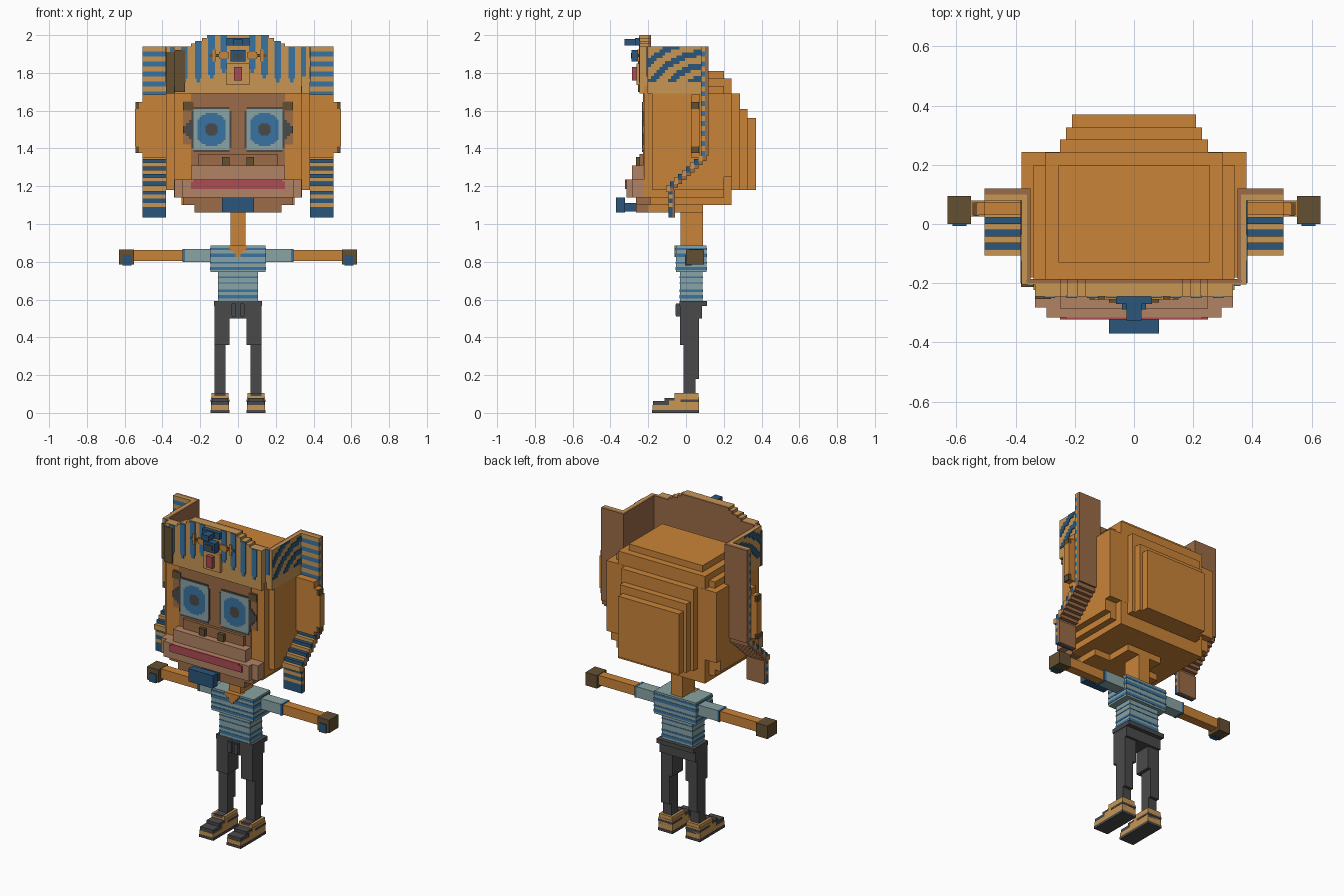
import bpy, bmesh, math

# ---- materials (sRGB bytes converted to linear) ----
def lin(c):
    c /= 255
    return c / 12.92 if c <= 0.04045 else ((c + 0.055) / 1.055) ** 2.4

MATS = {}
for name, rgb in {"orange": (202, 132, 56), "tan": (200, 150, 84), "brown": (156, 108, 72),
                  "muzzle_tan": (178, 132, 100), "dark_blue": (42, 86, 122), "blue": (58, 116, 162),
                  "pale_teal": (138, 163, 164), "dark_gray": (74, 74, 75),
                  "dark_brown": (100, 80, 50), "red": (172, 76, 82)}.items():
    m = bpy.data.materials.new(name)
    m.diffuse_color = (*[lin(v) for v in rgb], 1)
    MATS[name] = m

# ---- one object from axis-aligned boxes: (material, x0, x1, y0, y1, z0, z1) ----
def part(name, boxes, mirror=False):
    me = bpy.data.meshes.new(name)
    bm = bmesh.new()
    slots = []
    for mat, x0, x1, y0, y1, z0, z1 in boxes:
        if mat not in slots:
            slots.append(mat)
            me.materials.append(MATS[mat])
        for a, b in ([(x0, x1), (-x1, -x0)] if mirror else [(x0, x1)]):
            new = bmesh.ops.create_cube(bm, size=1)["verts"]
            for v in new:
                v.co = (b if v.co.x > 0 else a, y1 if v.co.y > 0 else y0, z1 if v.co.z > 0 else z0)
            for f in {f for v in new for f in v.link_faces}:
                f.material_index = slots.index(mat)
    bm.to_mesh(me)
    bm.free()
    ob = bpy.data.objects.new(name, me)
    bpy.context.collection.objects.link(ob)
    return ob

# pixel plates on a front (x,z) or side (y,z) surface, coloured by a rule
def pixels(u0, u1, z0, z1, n, k, place, rule):
    out = []
    du, dz = (u1 - u0) / n, (z1 - z0) / k
    for i in range(n):
        for j in range(k):
            u, z = u0 + i * du, z0 + j * dz
            mat = rule(u + du / 2, z + dz / 2)
            if mat:
                out.append((mat, *place(u, u + du), z, z + dz))
    return out

# ---- head: stepped blocks ----
part("head", [
    ("orange", -.38, .38, -.18, .20, 1.18, 1.69),
    ("orange", -.38, .38, .19, .243, 1.25, 1.69),
    ("orange", -.34, .34, -.222, .20, 1.14, 1.73),
    ("orange", -.30, .30, -.19, .242, 1.10, 1.77),
    ("orange", -.255, .255, -.13, .20, 1.7, 1.81),
    ("orange", -.25, .25, .2, .285, 1.18, 1.69),
    ("orange", -.23, .23, .2, .325, 1.18, 1.61),
    ("orange", -.21, .21, .2, .37, 1.18, 1.56),
    ("orange", -.23, .23, -.2, -.07, 1.06, 1.12),
    ("orange", -.12, .12, -.07, .09, 1.06, 1.12),
])
part("face", [
    ("brown", -.25, .25, -.228, -.2, 1.25, 1.69),
    ("brown", -.29, .29, -.228, -.2, 1.42, 1.65),
    ("brown", -.21, .21, -.245, -.2, 1.27, 1.37),
    ("brown", -.29, .29, -.265, -.17, 1.10, 1.16),
    ("brown", -.23, .23, -.265, -.17, 1.06, 1.12),
])
part("muzzle", [
    ("muzzle_tan", -.335, .335, -.282, -.2, 1.14, 1.235),
    ("muzzle_tan", -.295, .295, -.315, -.25, 1.14, 1.235),
    ("muzzle_tan", -.25, .25, -.285, -.2, 1.2, 1.31),
])
part("mouth", [
    ("red", -.25, .25, -.322, -.31, 1.185, 1.225),
    ("red", -.23, .23, -.323, -.31, 1.195, 1.235),
])
part("nostrils", [("dark_brown", .045, .085, -.265, -.23, 1.31, 1.355)], True)
part("chin_beard", [
    ("dark_blue", -.085, .085, -.37, -.322, 1.06, 1.14),
    ("dark_blue", -.06, .06, -.325, -.26, 1.065, 1.11),
])

# ---- eyes: pixel plates ----
def eye_rule(x, z):
    dx, dz = abs(x - .14), abs(z - 1.5)
    r = math.hypot(dx, dz)
    if r < .036:
        return "dark_gray"
    if r < .066:
        return "blue"
    if r < .087:
        return "blue" if dx < .07 else "pale_teal"
    if dx > .092 and dz > .102:
        return None
    return "dark_gray" if dx > .094 or dz > .105 else "pale_teal"

eyes = pixels(.035, .245, 1.38, 1.62, 20, 22, lambda a, b: (a, b, -.233, -.225), eye_rule)
for i in range(3):
    eyes.append(("dark_gray", .245 + i * .015, .26 + i * .015, -.233, -.225,
                 1.45 + i * .015, 1.55 - i * .015))
eyes.append(("dark_brown", .235, .29, -.232, -.225, 1.6, 1.645))
part("eyes", eyes, True)

# ---- ears ----
part("ears", [
    ("orange", .37, .505, .03, .075, 1.35, 1.685),
    ("orange", .5, .53, .03, .075, 1.375, 1.645),
    ("orange", .53, .545, .03, .075, 1.41, 1.61),
    ("dark_brown", .525, .542, .027, .07, 1.375, 1.41),
    ("dark_brown", .525, .542, .027, .07, 1.61, 1.645),
], True)

# ---- headdress ----
crown = [("brown", -.36, .36, -.2, -.185, 1.69, 1.94), ("tan", -.335, .335, -.245, -.2, 1.69, 1.94),
         ("tan", -.38, .38, -.205, -.195, 1.69, 1.94)]
for hw, top in ((.25, 1.955), (.225, 1.968), (.19, 1.985), (.165, 2.0)):
    crown += [("tan", -hw, hw, -.245, -.2, 1.9, top), ("brown", -hw, hw, -.2, -.185, 1.9, top)]
part("headdress_front", crown)

stripes = []
for c, low, top in ((.075, 1.82, 1.998), (.14, 1.79, 1.998), (.21, 1.77, 1.965), (.285, 1.77, 1.938)):
    stripes.append(("blue", c - .018, c + .018, -.25, -.24, low, top))
    stripes.append(("blue", c - .009, c + .009, -.25, -.24, low - .02, low))
stripes.append(("blue", .34, .36, -.21, -.2, 1.78, 1.938))
part("headdress_front_stripes", stripes, True)
part("headdress_dark_patch", [("dark_brown", -.382, -.337, -.212, -.195, 1.69, 1.91),
                              ("dark_brown", -.335, -.28, -.253, -.24, 1.70, 1.92)])

def arc_rule(y, z):
    r = math.hypot((y - .13) * .75, z - 1.66)
    return "dark_blue" if z > 1.755 and (r % .066) > .035 else None

part("headdress_sides", [("tan", .362, .38, -.2, .1, 1.69, 1.94),
                         ("brown", .35, .362, -.19, .1, 1.69, 1.94)]
     + pixels(-.2, .1, 1.69, 1.94, 20, 16, lambda a, b: (.378, .384, a, b), arc_rule), True)

# wings behind the ears, then stepped lappets coming forward
wings = [("brown", .35, .505, .1, .12, 1.36, 1.94)]
for i in range(22):
    z0 = 1.36 + i * .58 / 22
    wings.append(("blue" if i % 2 == 0 else "tan", .38, .505, .08, .1, z0, z0 + .58 / 22))
part("headdress_wings", wings, True)

lappets = []
for i in range(9):
    y, z = .085 - i * .0215, 1.345 - i * .02
    lappets += [("dark_blue" if i % 2 else "tan", .38, .505, y - .02, y + .002, z - .012, z + .02),
                ("brown", .38, .505, y + .002, y + .024, z - .012, z + .02)]
for i, (z0, z1) in enumerate(((1.035, 1.09), (1.09, 1.11), (1.11, 1.135), (1.135, 1.155), (1.155, 1.18))):
    lappets.append(("tan" if i % 2 else "dark_blue", .38, .505, -.092, -.072, z0, z1))
lappets.append(("brown", .38, .505, -.072, -.057, 1.035, 1.18))
part("headdress_lappets", lappets, True)

# ---- forehead ornament ----
part("forehead_ornament", [
    ("dark_blue", -.06, .06, -.27, -.2, 1.945, 1.985),
    ("dark_blue", -.025, .025, -.325, -.26, 1.945, 1.98),
    ("dark_blue", -.04, .04, -.288, -.24, 1.86, 1.92),
    ("dark_gray", -.025, .025, -.292, -.28, 1.875, 1.905),
    ("tan", -.06, .06, -.262, -.24, 1.735, 1.85),
    ("red", -.022, .022, -.286, -.24, 1.76, 1.83),
])
part("ornament_rays", [
    ("orange", .05, .1, -.255, -.24, 1.875, 1.91),
    ("dark_brown", .1, .15, -.255, -.24, 1.885, 1.9),
    ("orange", .12, .135, -.257, -.24, 1.86, 1.925),
], True)

# ---- neck and torso ----
part("neck", [("orange", -.04, .04, -.03, .09, .84, 1.12)])
shirt = [("pale_teal", -.145, .145, -.053, .108, .745, .885),
         ("pale_teal", -.105, .105, -.033, .088, .585, .75)]
for z, h in ((.862, .012), (.825, .02), (.79, .01), (.757, .016)):
    shirt.append(("blue", -.147, .147, -.056, .11, z, z + h))
for z, h in ((.715, .006), (.685, .006), (.64, .012), (.605, .018)):
    shirt.append(("blue", -.107, .107, -.035, .09, z, z + h))
part("shirt", shirt)
part("shirt_neckline", [("orange", -w, w, -.06, .0, .826 + i * .015, .841 + i * .015)
                        for i, w in enumerate((.012, .025, .04, .05))])

# ---- arms ----
part("sleeves", [("pale_teal", .14, .282, .018, .088, .8, .867),
                 ("blue", .28, .293, .016, .09, .798, .868)], True)
part("arms", [("orange", .29, .56, .025, .08, .803, .863)], True)
part("hands", [("dark_brown", .55, .63, .0, .095, .785, .866),
               ("dark_blue", .565, .612, -.006, .03, .78, .835)], True)

# ---- trousers ----
part("trouser_seat", [
    ("dark_gray", -.125, .125, -.033, .085, .5, .585),
    ("dark_gray", -.128, .128, -.035, .11, .565, .592),
])
part("trouser_legs", [
    ("dark_gray", .045, .125, -.033, .07, .36, .52),
    ("dark_gray", .065, .125, -.012, .07, .18, .37),
    ("dark_gray", .065, .125, -.012, .05, .06, .19),
], True)
part("trouser_ties", [("dark_gray", .01, .035, -.055, -.03, .515, .575),
                      ("dark_blue", .012, .033, -.053, -.03, .51, .58)], True)

# ---- shoes ----
part("shoes", [
    ("dark_gray", .045, .145, -.18, .07, 0, .016),
    ("tan", .047, .143, -.178, .068, .016, .042),
    ("dark_gray", .05, .14, -.175, .068, .042, .063),
    ("tan", .047, .143, -.09, .068, .042, .066),
    ("dark_gray", .052, .138, -.115, .06, .06, .08),
    ("tan", .047, .143, -.06, .068, .066, .083),
    ("dark_gray", .045, .145, -.03, .07, .058, .07),
    ("tan", .05, .14, -.06, .066, .083, .104),
    ("dark_gray", .065, .125, -.062, .0, .09, .106),
], True)
